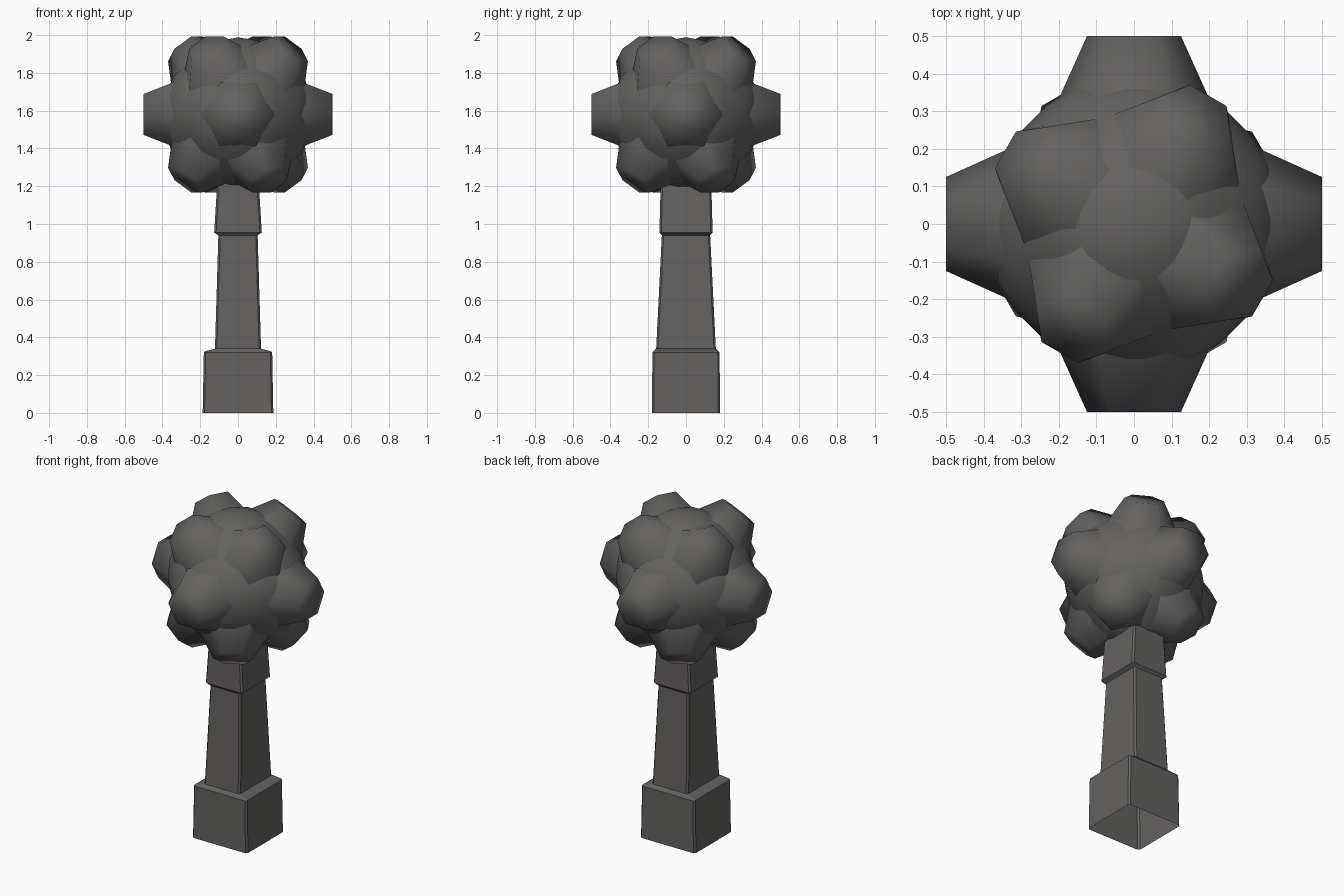
import bpy, bmesh, math
from mathutils import Vector, Matrix

if "Cube" in bpy.data.objects:
    bpy.data.objects.remove(bpy.data.objects["Cube"])

mat = bpy.data.materials.new("dark_grey")
mat.diffuse_color = (0.125, 0.122, 0.118, 1)
mat.use_nodes = True
mat.node_tree.nodes["Principled BSDF"].inputs["Base Color"].default_value = mat.diffuse_color
HEAD = Vector((0, 0, 1.58))


def finish(bm, name, smooth):
    for f in bm.faces:
        f.smooth = smooth
    me = bpy.data.meshes.new(name)
    bm.to_mesh(me)
    bm.free()
    me.materials.append(mat)
    ob = bpy.data.objects.new(name, me)
    bpy.context.collection.objects.link(ob)
    return ob


def loft(name, rings, c):
    """Open stack of chamfered rectangles given as (z, half x, half y)."""
    bm = bmesh.new()
    loops = []
    for z, a, b in rings:
        pts = [(a, -b + c), (a, b - c), (a - c, b), (-a + c, b),
               (-a, b - c), (-a, -b + c), (-a + c, -b), (a - c, -b)]
        loops.append([bm.verts.new((x, y, z)) for x, y in pts])
    for l0, l1 in zip(loops, loops[1:]):
        for i in range(8):
            j = (i + 1) % 8
            bm.faces.new((l0[i], l0[j], l1[j], l1[i]))
    return finish(bm, name, False)


# square handle, open underneath: pommel block, tapered grip, collar
loft("handle", [(0, .187, .18), (.32, .181, .178), (.326, .174, .172), (.34, .122, .158),
                (.94, .104, .128), (.955, .126, .141), (1.25, .108, .133)], .01)

# slightly squared-off round head
bm = bmesh.new()
bmesh.ops.create_icosphere(bm, subdivisions=3, radius=1)
for v in bm.verts:
    n = v.co.normalized()
    v.co = HEAD + n * (.408 - .085 * (1 - max(abs(n.x), abs(n.y), abs(n.z))))
finish(bm, "head", True)


# blunt six-sided knobs, corners pointing sideways
def knob(name, az, el, tip, r_base, r_tip):
    bm = bmesh.new()
    base = .30
    m = (HEAD_M @ Matrix.Rotation(math.radians(az), 4, 'Z')
         @ Matrix.Rotation(math.radians(90 - el), 4, 'Y')
         @ Matrix.Translation((0, 0, (base + tip) / 2)))
    bmesh.ops.create_cone(bm, cap_ends=True, segments=6, radius1=r_base,
                          radius2=r_tip, depth=tip - base, matrix=m)
    bmesh.ops.delete(bm, geom=[min(bm.faces, key=lambda f: (f.calc_center_median() - HEAD).length
                                   if len(f.verts) == 6 else 9)], context='FACES_ONLY')
    finish(bm, name, True)


HEAD_M = Matrix.Translation(HEAD)
for k in range(4):
    knob(f"side_knob_{k}", 90 * k, 0, .5, .215, .125)
    knob(f"upper_knob_{k}", 60 + 90 * k, 47, .475, .21, .112)
    knob(f"lower_knob_{k}", 30 + 90 * k, -47, .475, .21, .112)
